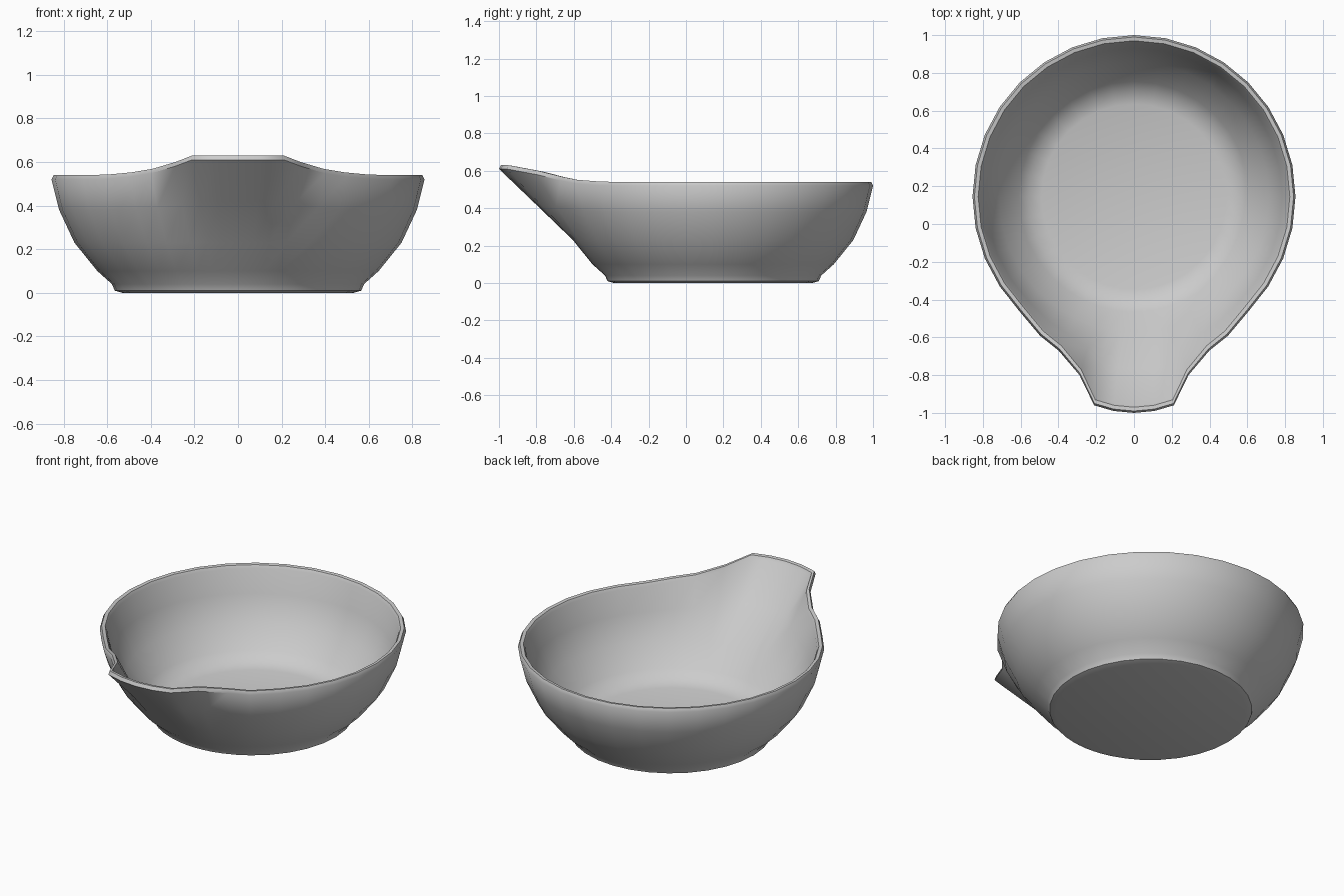
import bpy
import bmesh
from math import sin, cos, radians

cube = bpy.data.objects.get("Cube")
if cube:
    bpy.data.objects.remove(cube, do_unlink=True)

CENTRE_Y = 0.145

# Cross-section: radius, height, and how far the spout pulls that ring
SECTION = [
    (0.53, 0.0, 0), (0.565, 0.01, 0), (0.578, 0.04, 0), (0.645, 0.10, 0),
    (0.75, 0.23, 0), (0.82, 0.38, 0.435), (0.855, 0.52, 1),       # outer wall
    (0.845, 0.54, 1), (0.825, 0.537, 1), (0.815, 0.52, 1),        # rounded lip
    (0.785, 0.38, 0.435), (0.715, 0.235, 0), (0.61, 0.11, 0),
    (0.56, 0.065, 0), (0.49, 0.045, 0),                           # inner wall
]

# Spout: angle from the front, outward stretch, lift
SPOUT = [(0, 0.29, 0.09), (5.4, 0.285, 0.09), (10.8, 0.27, 0.09),
         (17, 0.133, 0.06), (26, 0.053, 0.028), (34, 0.034, 0.012),
         (45, 0.003, 0.002)]


def plan():
    """Stations around the bowl: half of them, then the mirrored half."""
    half = SPOUT + [(45 + 11.25 * i, 0, 0) for i in range(1, 13)]
    return half + [(-a, s, l) for a, s, l in reversed(half[1:-1])]


def build_bowl(name, material):
    bm = bmesh.new()
    rings = []
    for radius, height, pull in SECTION:
        ring = []
        for angle, stretch, lift in plan():
            r, a = radius + pull * stretch, radians(angle)
            ring.append(bm.verts.new((r * sin(a), CENTRE_Y - r * cos(a),
                                      height + pull * lift)))
        rings.append(ring)
    n = len(rings[0])
    for low, high in zip(rings, rings[1:]):
        for i in range(n):
            j = (i + 1) % n
            bm.faces.new((low[i], low[j], high[j], high[i]))
    # Underside and inner floor
    bm.faces.new(rings[0][::-1])
    bm.faces.new(rings[-1])
    bmesh.ops.recalc_face_normals(bm, faces=bm.faces[:])
    mesh = bpy.data.meshes.new(name)
    bm.to_mesh(mesh)
    bm.free()
    mesh.materials.append(material)
    obj = bpy.data.objects.new(name, mesh)
    bpy.context.collection.objects.link(obj)
    return obj


# Plain grey glaze
grey = bpy.data.materials.new("light_grey")
grey.use_nodes = True
colour = (0.6, 0.6, 0.6, 1)
grey.diffuse_color = colour
grey.node_tree.nodes["Principled BSDF"].inputs["Base Color"].default_value = colour

bowl = build_bowl("spouted_bowl", grey)
bpy.ops.object.select_all(action='DESELECT')
bowl.select_set(True)
bpy.context.view_layer.objects.active = bowl
bpy.ops.object.shade_smooth_by_angle(angle=radians(50))
